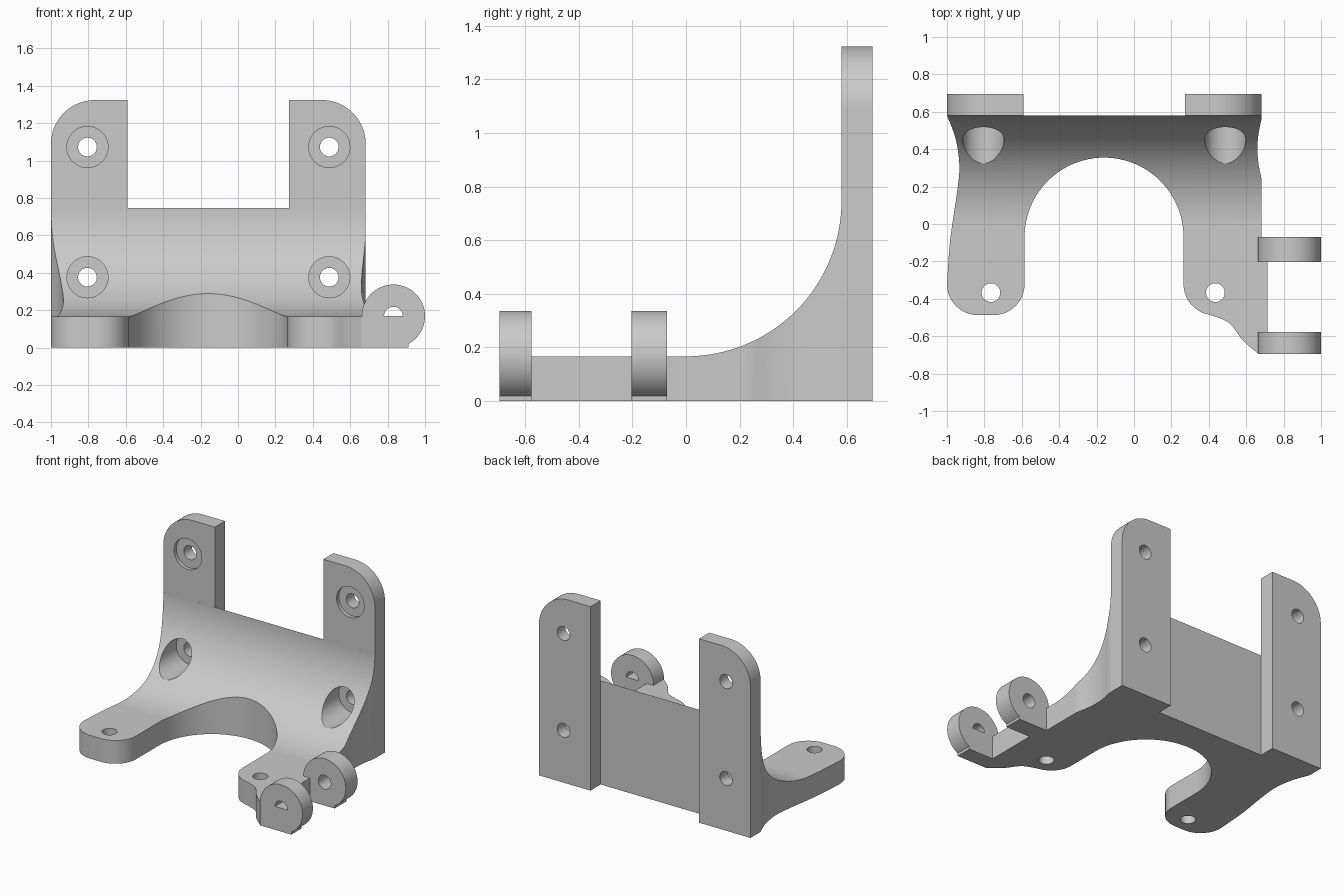
import bpy, bmesh
from math import sin, cos, radians, sqrt
from mathutils import Vector

cube = bpy.data.objects.get("Cube")
if cube:
    bpy.data.objects.remove(cube, do_unlink=True)

grey = bpy.data.materials.new("plain grey")
grey.use_nodes = True
grey.diffuse_color = (0.59, 0.59, 0.59, 1)
grey.node_tree.nodes["Principled BSDF"].inputs["Base Color"].default_value = grey.diffuse_color


def arc(cx, cy, r, start, end, n=24):
    """Points on an arc, angles in degrees."""
    angles = [radians(start + (end - start) * i / n) for i in range(n + 1)]
    return [(cx + r * cos(a), cy + r * sin(a)) for a in angles]


def spline(points, n=8):
    """Smooth curve through the points."""
    p = [Vector(q) for q in [points[0]] + points + [points[-1]]]
    out = []
    for a, b, c, d in zip(p, p[1:], p[2:], p[3:]):
        for i in range(n):
            t = i / n
            q = b + (c - a) * t / 2 + (a * 2 - b * 5 + c * 4 - d) * t**2 / 2 \
                + (b * 3 - a - c * 3 + d) * t**3 / 2
            out.append((q.x, q.y))
    return out + [points[-1]]


def prism(name, points, axis, lo, hi):
    """Extrude a flat profile along one axis."""
    place = {"x": lambda u, v, d: (d, u, v),
             "y": lambda u, v, d: (u, d, v),
             "z": lambda u, v, d: (u, v, d)}[axis]
    bm = bmesh.new()
    ends = [[bm.verts.new(place(u, v, d)) for u, v in points] for d in (lo, hi)]
    for ring in ends:
        bm.faces.new(ring)
    for i in range(len(points)):
        j = (i + 1) % len(points)
        bm.faces.new((ends[0][i], ends[0][j], ends[1][j], ends[1][i]))
    bmesh.ops.recalc_face_normals(bm, faces=bm.faces)
    mesh = bpy.data.meshes.new(name)
    bm.to_mesh(mesh)
    bm.free()
    mesh.materials.append(grey)
    obj = bpy.data.objects.new(name, mesh)
    bpy.context.collection.objects.link(obj)
    return obj


def cylinder(x, y, r, axis, lo, hi, n=40):
    return prism("cutter", arc(x, y, r, 0, 360, n)[:-1], axis, lo, hi)


def combine(obj, other, operation="DIFFERENCE"):
    """Apply a boolean and remove the helper."""
    bpy.context.view_layer.objects.active = obj
    mod = obj.modifiers.new("cut", "BOOLEAN")
    mod.operation, mod.solver, mod.object = operation, "EXACT", other
    bpy.ops.object.modifier_apply(modifier=mod.name)
    bpy.data.objects.remove(other, do_unlink=True)


BACK, REAR = 0.58, 0.695        # front and rear planes of the posts
POST_IN, POST_OUT, TOP = 0.273, 0.683, 1.323
POST_HOLES_X = (-0.805, 0.488)
LOW_Z, HIGH_Z = 0.376, 1.072
EAR_X, EAR_Z, EAR_R = 0.831, 0.168, 0.169

# Curved bracket body: plan outline, extruded upwards
flare = []
for i in range(25):
    y = BACK - (BACK + 0.07) * i / 24
    flare.append((min(POST_OUT, 1.227 - sqrt(0.567**2 - (y - 0.402)**2)), y))
plan = spline([(-1, BACK), (-0.955, 0.46), (-0.934, 0.32), (-0.944, 0.185),
               (-0.982, -0.08), (-1, -0.32)])
plan += arc(-0.835, -0.322, 0.165, 180, 270, 16)[1:]
plan += arc(-0.75, -0.322, 0.165, 270, 360, 16)
plan += arc(-0.16, -0.07, 0.425, 180, 0, 48)
plan += arc(0.43, -0.322, 0.165, 180, 255, 14)
plan += spline([(0.42, -0.49), (0.51, -0.53), (0.58, -0.62), (0.66, -0.69)], 6)
plan += [(0.715, -0.695), (0.715, -0.07)]
plan += flare[::-1]
body = prism("bracket_body", plan, "z", 0, 0.747)

# Hollow the front with the swept curve
hollow = [(-0.9, 0.167)] + arc(0, 0.747, BACK, -90, -1, 48) + [(BACK - 0.0001, 0.9), (-0.9, 0.9)]
combine(body, prism("hollow", hollow, "x", -1.2, 1.2))

# Screw holes, screw-head pockets and the nut pocket in the body
for x in (-0.765, 0.435):
    combine(body, cylinder(x, -0.367, 0.05, "z", -0.3, 0.4))
for x in POST_HOLES_X:
    combine(body, cylinder(x, LOW_Z, 0.11, "y", -0.1, 0.8))
nut = arc(EAR_X, EAR_Z, 0.11, -90, 270, 6)[:-1]
combine(body, prism("nut_pocket", nut, "y", -0.07, 0.25))

# Upright posts with rounded outer corners
r = 0.235
left_post = [(POST_IN, 0), (POST_OUT, 0)] + arc(POST_OUT - r, TOP - r, r, 0, 90) + [(POST_IN, TOP)]
right_post = [(POST_OUT - 1 - x, z) for x, z in left_post]
posts = []
for name, points, x in (("left_post", left_post, POST_HOLES_X[1]),
                        ("right_post", right_post, POST_HOLES_X[0])):
    post = prism(name, points, "y", BACK, REAR)
    for z in (LOW_Z, HIGH_Z):
        combine(post, cylinder(x, z, 0.05, "y", 0.4, 0.9))
        combine(post, cylinder(x, z, 0.11, "y", 0.4, BACK + 0.025))
    posts.append(post)

# Hinge ears; the front one has a half-round hole
ear = arc(EAR_X, EAR_Z, EAR_R, -61.6, 180, 48) + [(EAR_X - EAR_R, 0), (0.911, 0)]
rear_ear = prism("rear_hinge_ear", ear, "y", -0.203, -0.07)
combine(rear_ear, cylinder(EAR_X, EAR_Z, 0.05, "y", -0.5, 0.2))
front_ear = prism("front_hinge_ear", ear, "y", -REAR, -0.577)
half = arc(EAR_X, EAR_Z, 0.05, 0, 180, 20)
combine(front_ear, prism("half_hole", half, "y", -0.9, -0.4))

# Smooth the curved faces, keep edges sharp
bpy.ops.object.select_all(action="DESELECT")
for obj in [body, rear_ear, front_ear] + posts:
    obj.select_set(True)
bpy.context.view_layer.objects.active = body
bpy.ops.object.shade_smooth_by_angle(angle=radians(30))
